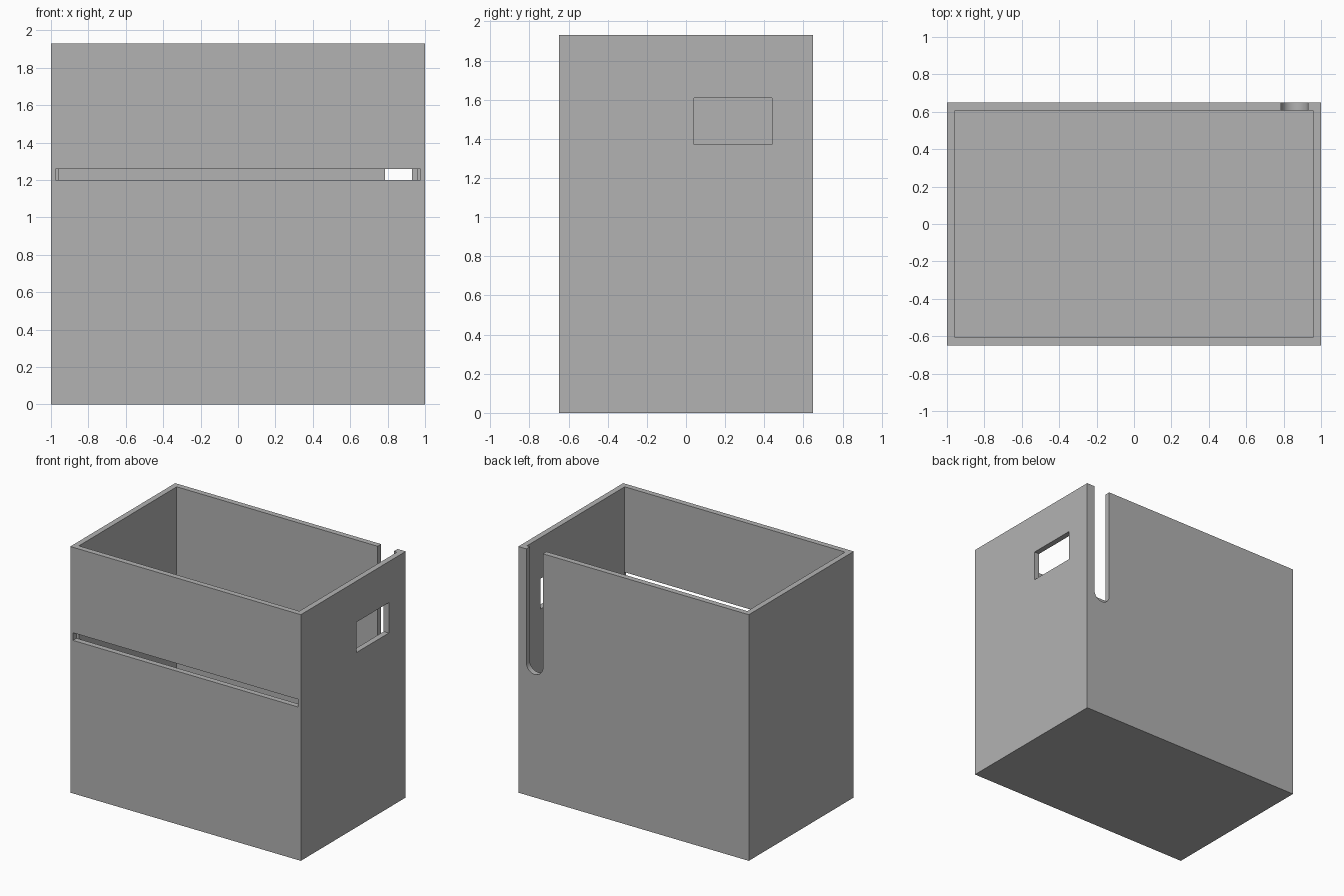
import bpy
import bmesh
import math

cube = bpy.data.objects.get("Cube")
if cube:
    bpy.data.objects.remove(cube, do_unlink=True)

HALF_X, HALF_Y, HEIGHT, WALL = 1.0, 0.65, 1.93, 0.044

grey = bpy.data.materials.new("plain_grey")
grey.use_nodes = True
colour = (0.448, 0.448, 0.448, 1)
grey.diffuse_color = colour
grey.node_tree.nodes["Principled BSDF"].inputs["Base Color"].default_value = colour


def link(name, bm):
    bmesh.ops.recalc_face_normals(bm, faces=bm.faces)
    mesh = bpy.data.meshes.new(name)
    bm.to_mesh(mesh)
    bm.free()
    mesh.materials.append(grey)
    obj = bpy.data.objects.new(name, mesh)
    bpy.context.collection.objects.link(obj)
    return obj


def box(name, x, y, z):
    """Box from (low, high) ranges along each axis."""
    bm = bmesh.new()
    bmesh.ops.create_cube(bm, size=1)
    for v in bm.verts:
        v.co = [r[0] if c < 0 else r[1] for c, r in zip(v.co, (x, y, z))]
    return link(name, bm)


def round_slot(name, x, y, bottom, top, segments=24):
    """Upright slot with a half-round lower end, running along y."""
    radius = (x[1] - x[0]) / 2
    mid = (x[0] + x[1]) / 2
    outline = [(x[1], top), (x[0], top)]
    for i in range(segments + 1):
        a = math.pi * (1 + i / segments)
        outline.append((mid + radius * math.cos(a),
                        bottom + radius + radius * math.sin(a)))
    bm = bmesh.new()
    face = bm.faces.new([bm.verts.new((px, y[0], pz)) for px, pz in outline])
    side = bmesh.ops.extrude_face_region(bm, geom=[face])["geom"]
    moved = [g for g in side if isinstance(g, bmesh.types.BMVert)]
    bmesh.ops.translate(bm, verts=moved, vec=(0, y[1] - y[0], 0))
    return link(name, bm)


def cut(target, cutter):
    mod = target.modifiers.new(cutter.name, "BOOLEAN")
    mod.operation = "DIFFERENCE"
    mod.solver = "EXACT"
    mod.object = cutter
    bpy.context.view_layer.objects.active = target
    bpy.ops.object.modifier_apply(modifier=mod.name)
    bpy.data.objects.remove(cutter, do_unlink=True)


# Open-topped box
body = box("open_box", (-HALF_X, HALF_X), (-HALF_Y, HALF_Y), (0, HEIGHT))
inner_x, inner_y = HALF_X - WALL, HALF_Y - WALL
cut(body, box("cavity", (-inner_x, inner_x), (-inner_y, inner_y), (WALL, HEIGHT + 0.2)))

# Long thin slot across the front, as deep as the wall
cut(body, box("front_slot", (-0.977, 0.977), (-HALF_Y - 0.1, -inner_y), (1.2, 1.26)))

# Rectangular window in the +x side
cut(body, box("side_window", (inner_x - 0.1, HALF_X + 0.1), (0.04, 0.44), (1.37, 1.608)))

# Round-bottomed notch in the back wall
cut(body, round_slot("back_notch", (0.786, 0.93), (inner_y - 0.05, HALF_Y + 0.1),
                     0.965, HEIGHT + 0.1))

# Smooth the notch curve only
bpy.ops.object.select_all(action="DESELECT")
body.select_set(True)
bpy.context.view_layer.objects.active = body
bpy.ops.object.shade_smooth_by_angle(angle=math.radians(30))
